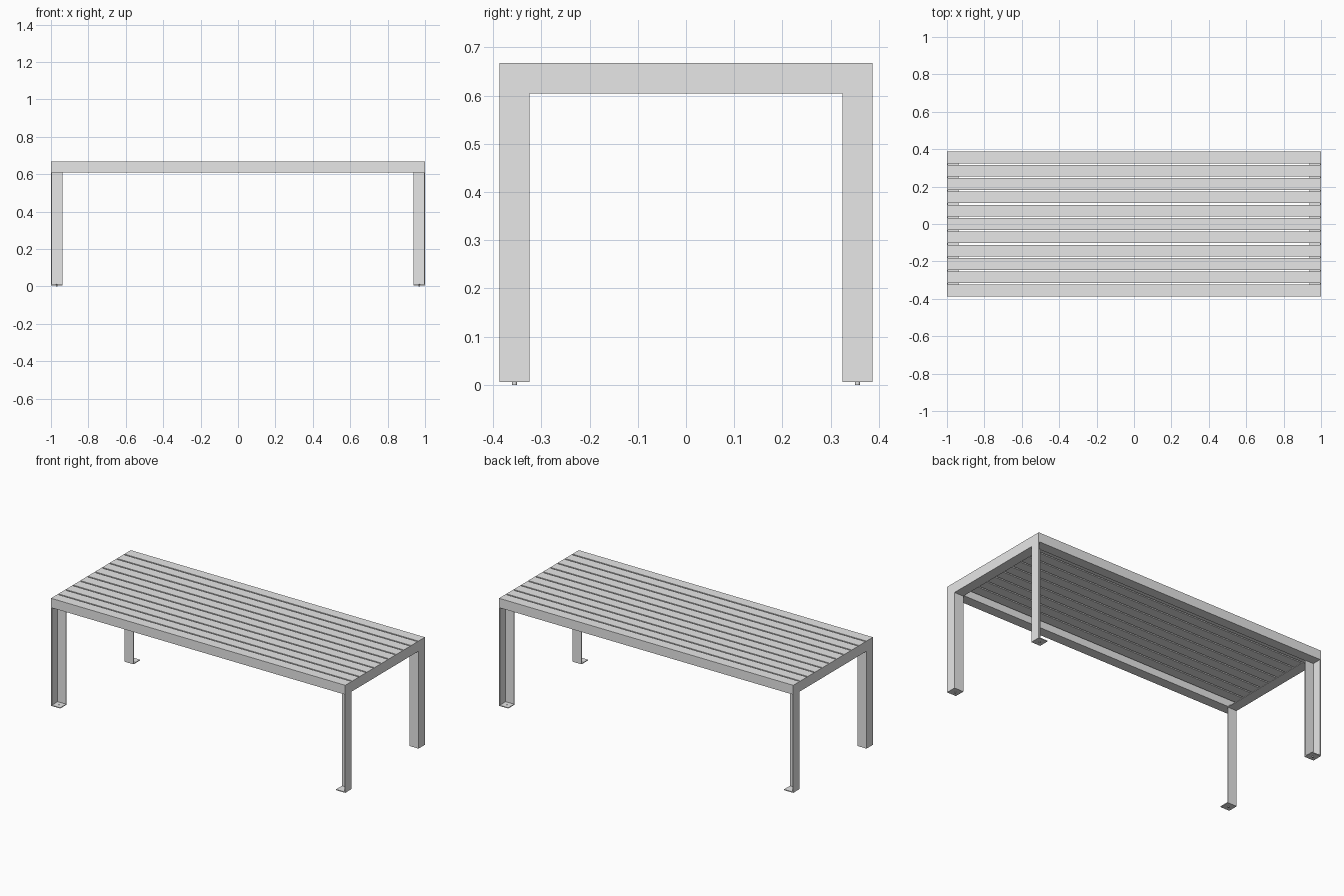
import bpy
import bmesh

cube = bpy.data.objects.get("Cube")
if cube:
    bpy.data.objects.remove(cube, do_unlink=True)

mat = bpy.data.materials.new("light grey")
mat.use_nodes = True
GREY = (0.8, 0.8, 0.8, 1)
mat.diffuse_color = GREY
mat.node_tree.nodes["Principled BSDF"].inputs["Base Color"].default_value = GREY

HALF_X, HALF_Y, TOP = 1.0, 0.387, 0.667
BAR = 0.0625      # width of every angle bar and slat
T = 0.005         # sheet thickness
LIFT = 0.006      # legs stand this far above the floor
SLATS = 11


def finish(name, bm):
    bmesh.ops.recalc_face_normals(bm, faces=bm.faces)
    mesh = bpy.data.meshes.new(name)
    bm.to_mesh(mesh)
    bm.free()
    mesh.materials.append(mat)
    obj = bpy.data.objects.new(name, mesh)
    bpy.context.collection.objects.link(obj)
    return obj


def box(name, x0, x1, y0, y1, z0, z1):
    bm = bmesh.new()
    bmesh.ops.create_cube(bm, size=1)
    for v in bm.verts:
        v.co.x = x1 if v.co.x > 0 else x0
        v.co.y = y1 if v.co.y > 0 else y0
        v.co.z = z1 if v.co.z > 0 else z0
    return finish(name, bm)


def arch(name, x0, x1, inner_y, inner_z, band):
    """Upside-down U in the y-z plane, extruded along x."""
    oy, oz = inner_y + band, inner_z + band
    outline = [(-oy, LIFT), (-oy, oz), (oy, oz), (oy, LIFT),
               (inner_y, LIFT), (inner_y, inner_z),
               (-inner_y, inner_z), (-inner_y, LIFT)]
    bm = bmesh.new()
    face = bm.faces.new([bm.verts.new((x0, y, z)) for y, z in outline])
    ext = bmesh.ops.extrude_face_region(bm, geom=[face])
    for v in ext["geom"]:
        if isinstance(v, bmesh.types.BMVert):
            v.co.x = x1
    return finish(name, bm)


def bolt(name, x, y):
    bpy.ops.mesh.primitive_cylinder_add(vertices=16, radius=0.005, depth=0.012,
                                        location=(x, y, 0.006))
    obj = bpy.context.object
    obj.name = name
    obj.data.materials.append(mat)
    bpy.ops.object.shade_smooth_by_angle()


# End frames: angle bar bent into an arch, with the flange on its inner edge
inner_y, inner_z = HALF_Y - BAR, TOP - BAR
for sx, side in ((1, "left"), (-1, "right")):
    arch(side + "_frame_plate", sx * HALF_X, sx * (HALF_X - T), inner_y, inner_z, BAR)
    arch(side + "_frame_flange", sx * (HALF_X - T), sx * (HALF_X - BAR),
         inner_y, inner_z, T)
    # Feet in the open corner of each leg
    for sy, end in ((1, "back"), (-1, "front")):
        xs = sorted((sx * (HALF_X - T), sx * (HALF_X - BAR)))
        ys = sorted((sy * (inner_y + T), sy * HALF_Y))
        box(f"{end}_{side}_foot_plate", *xs, *ys, LIFT, LIFT + T)
        bolt(f"{end}_{side}_foot_bolt", sx * (HALF_X - BAR / 2),
             sy * (HALF_Y - BAR / 2))

# Seat slats: deep outer rails, thinner boards between
pitch = (2 * HALF_Y - BAR) / (SLATS - 1)
for i in range(SLATS):
    y = -HALF_Y + i * pitch
    rail = i in (0, SLATS - 1)
    bottom = inner_z + T if rail else TOP - 0.02
    box("side_rail" if rail else "seat_slat", -HALF_X + T, HALF_X - T,
        y, y + BAR, bottom, TOP)
